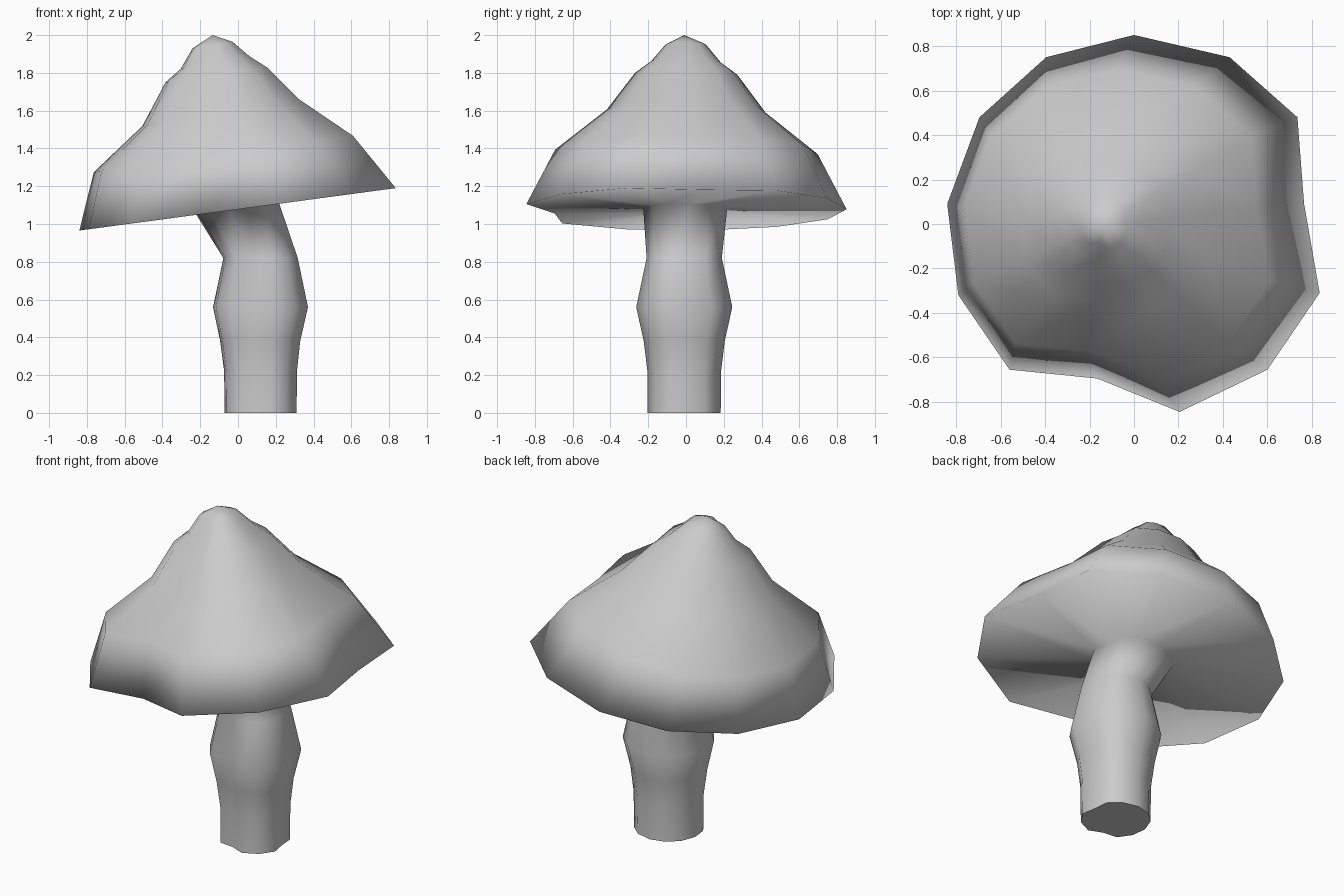
import bpy, bmesh

if "Cube" in bpy.data.objects:
    bpy.data.objects.remove(bpy.data.objects["Cube"])

# Dented 13-sided outline of the cap rim; every ring is a scaled copy of it
OUTLINE = [(0, .85), (-.395, .75), (-.695, .48), (-.84, .09), (-.79, -.32),
           (-.56, -.655), (-.165, -.695), (.205, -.845), (.6, -.655),
           (.835, -.31), (.765, .09), (.735, .48), (.43, .75)]

# Rings from the foot to the tip: scale, centre x, centre y, height, tilt along x
RINGS = [
    # stem
    (.228, .12, -.01, 0, 0), (.23, .12, -.01, .22, 0), (.253, .118, -.01, .38, 0),
    (.3, .12, -.01, .56, 0), (.235, .12, -.01, .82, 0), (.262, 0, -.005, 1.078, .134),
    # cap rim and dome
    (1, 0, 0, 1.078, .134), (.82, -.075, 0, 1.37, .14), (.495, -.09, 0, 1.59, .17),
    (.32, -.115, 0, 1.79, .15), (.217, -.12, 0, 1.855, .18), (.127, -.135, 0, 1.947, .17),
]


def loft(name, rings, tip):
    bm = bmesh.new()
    loops = [[bm.verts.new((cx + x * s, cy + y * s, z + tilt * x * s)) for x, y in OUTLINE]
             for s, cx, cy, z, tilt in rings]
    n = len(OUTLINE)
    for a, b in zip(loops, loops[1:]):
        for i in range(n):
            j = (i + 1) % n
            bm.faces.new((a[i], a[j], b[j], b[i]))
    # flat foot and pointed tip
    foot = bm.faces.new(loops[0])
    top = bm.verts.new(tip)
    for i in range(n):
        bm.faces.new((loops[-1][i], loops[-1][(i + 1) % n], top))
    bmesh.ops.recalc_face_normals(bm, faces=bm.faces)
    for f in bm.faces:
        f.smooth = True
    for e in foot.edges:
        e.smooth = False
    mesh = bpy.data.meshes.new(name)
    bm.to_mesh(mesh)
    bm.free()
    obj = bpy.data.objects.new(name, mesh)
    bpy.context.collection.objects.link(obj)
    return obj


# Stem and cap are one continuous smooth surface
loft("mushroom", RINGS, (-.135, -.01, 2))
